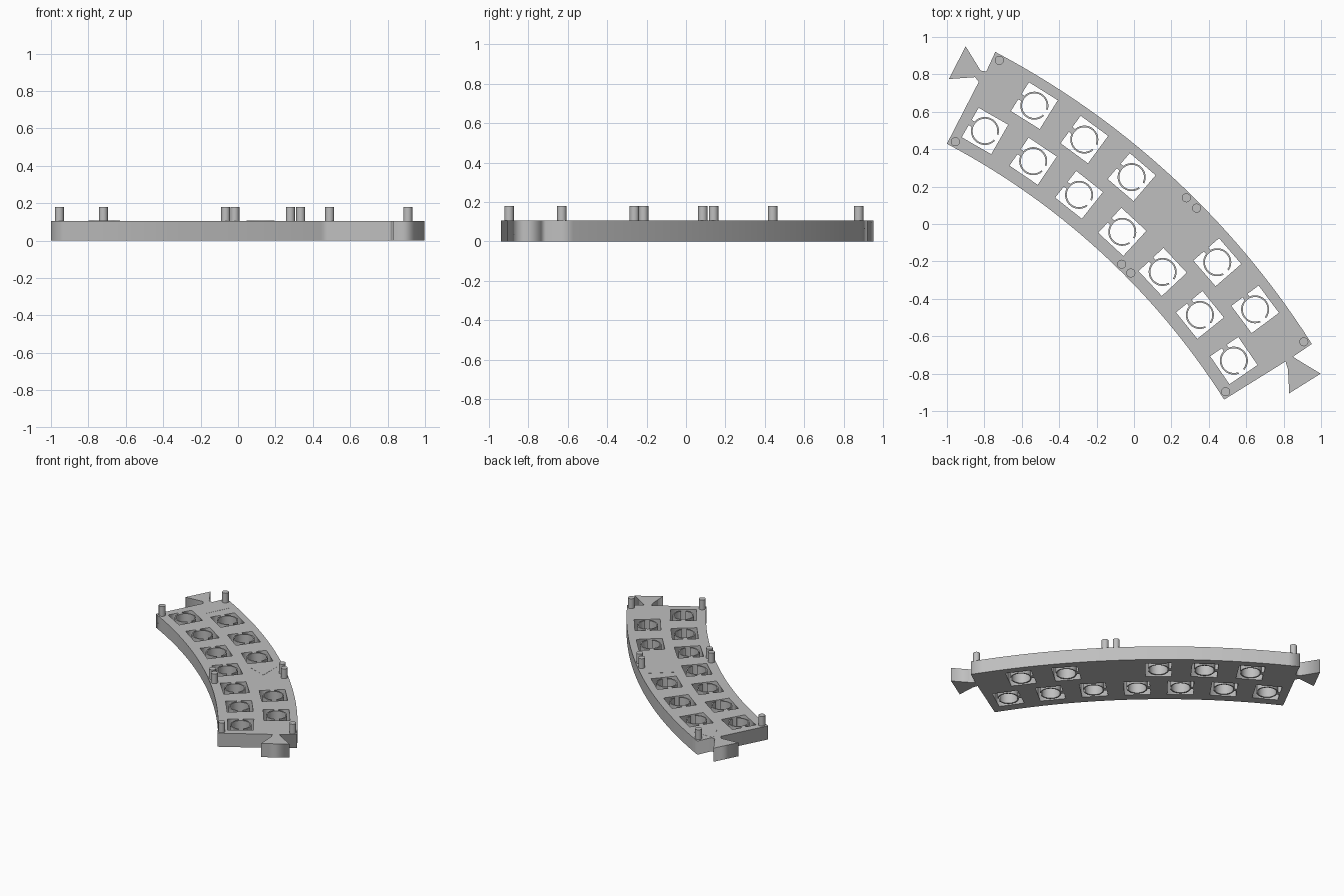
import bpy, math
from mathutils import Vector

if "Cube" in bpy.data.objects:
    bpy.data.objects.remove(bpy.data.objects["Cube"])

CENTRE = Vector((-2.831, -3.043))      # centre of the curved plate's arc
R_OUT, R_IN = 4.48, 3.925
MID, HALF = 47.31, 14.89               # arc middle and half sweep, degrees
STEP = 4.27                            # angle between neighbouring sockets
THICK = 0.105

grey = bpy.data.materials.new("plain grey")
grey.diffuse_color = (0.52, 0.52, 0.52, 1)
grey.use_nodes = True
grey.node_tree.nodes["Principled BSDF"].inputs["Base Color"].default_value = grey.diffuse_color


def polar(r, deg):
    a = math.radians(deg)
    return CENTRE + Vector((math.cos(a), math.sin(a))) * r


def prism(name, loops, z0, z1):
    """Extrude closed outlines; inner loops become holes."""
    cu = bpy.data.curves.new(name, 'CURVE')
    cu.dimensions = '2D'
    cu.fill_mode = 'BOTH'
    cu.extrude = (z1 - z0) / 2
    for loop in loops:
        sp = cu.splines.new('POLY')
        sp.points.add(len(loop) - 1)
        for p, q in zip(sp.points, loop):
            p.co = (q[0], q[1], 0, 1)
        sp.use_cyclic_u = True
    ob = bpy.data.objects.new(name, cu)
    ob.location.z = (z0 + z1) / 2
    bpy.context.collection.objects.link(ob)
    cu.materials.append(grey)
    bpy.ops.object.select_all(action='DESELECT')
    ob.select_set(True)
    bpy.context.view_layer.objects.active = ob
    bpy.ops.object.convert(target='MESH')
    return bpy.context.object


# Socket positions: seven on the inner row, five on the outer row
sockets = [(4.083, MID + STEP * i) for i in range(-3, 4)]
sockets += [(4.335, MID + STEP * (i + 0.5)) for i in (2, 1, 0, -2, -3)]


def local(r, deg, pts):
    """Place points given as (radial, tangential) around a socket centre."""
    a = math.radians(deg)
    u = Vector((math.cos(a), math.sin(a)))
    v = Vector((-u.y, u.x))
    c = polar(r, deg)
    return [c + u * p + v * q for p, q in pts]


# Square hole with a tab on one wall reaching in to the ring
S, T, REACH = 0.091, 0.016, 0.07
square = [(-S, -S), (S, -S), (S, S), (T, S), (T, REACH), (-T, REACH), (-T, S), (-S, S)]
holes = [local(r, d, square) for r, d in sockets]

# Curved plate with a dovetail at each end
N = 28
angles = [MID + HALF - 2 * HALF * i / N for i in range(N + 1)]
right_tail = [(0.89, -0.685), (0.85, -0.71), (0.89, -0.735), (0.998, -0.80),
              (0.83, -0.905), (0.823, -0.775), (0.81, -0.735)]
left_tail = [(-0.83, 0.76), (-0.85, 0.785), (-0.99, 0.775), (-0.90, 0.95),
             (-0.82, 0.82), (-0.79, 0.815)]
outline = [polar(R_OUT, a) for a in angles] + right_tail[1:]
outline += [polar(R_IN, a) for a in reversed(angles)] + left_tail
prism("curved_plate", [outline] + holes, 0, THICK)

# Split clip rings, open opposite the tab
RO, RI, GAP, M = 0.075, 0.066, 14, 28
for i, (r, d) in enumerate(sockets):
    sweep = [math.radians(-90 + GAP + (360 - 2 * GAP) * k / M) for k in range(M + 1)]
    ring = [(RO * math.cos(a), RO * math.sin(a)) for a in sweep]
    ring += [(RI * math.cos(a), RI * math.sin(a)) for a in reversed(sweep)]
    ob = prism(f"clip_ring_{i + 1}", [local(r, d, ring)], 0, THICK)
    bpy.ops.object.shade_smooth_by_angle()

# Flush triangular inlays
prism("end_inlay", [[(-0.80, 0.81), (-0.72, 0.63), (-0.63, 0.81)]], THICK - 0.004, THICK + 0.001)
prism("middle_inlay", [[(0.195, 0.21), (0.045, 0.08), (0.195, 0.03)]], THICK - 0.004, THICK + 0.001)

# Upright pegs at the corners and the middle of both edges
pegs = [(-0.72, 0.875), (-0.955, 0.44), (0.28, 0.14), (0.335, 0.085),
        (-0.066, -0.215), (-0.017, -0.262), (0.908, -0.63), (0.49, -0.897)]
for i, (x, y) in enumerate(pegs):
    bpy.ops.mesh.primitive_cylinder_add(vertices=24, radius=0.024, depth=0.085,
                                        location=(x, y, 0.1375))
    ob = bpy.context.object
    ob.name = f"peg_{i + 1}"
    ob.data.materials.append(grey)
    bpy.ops.object.shade_smooth_by_angle()
